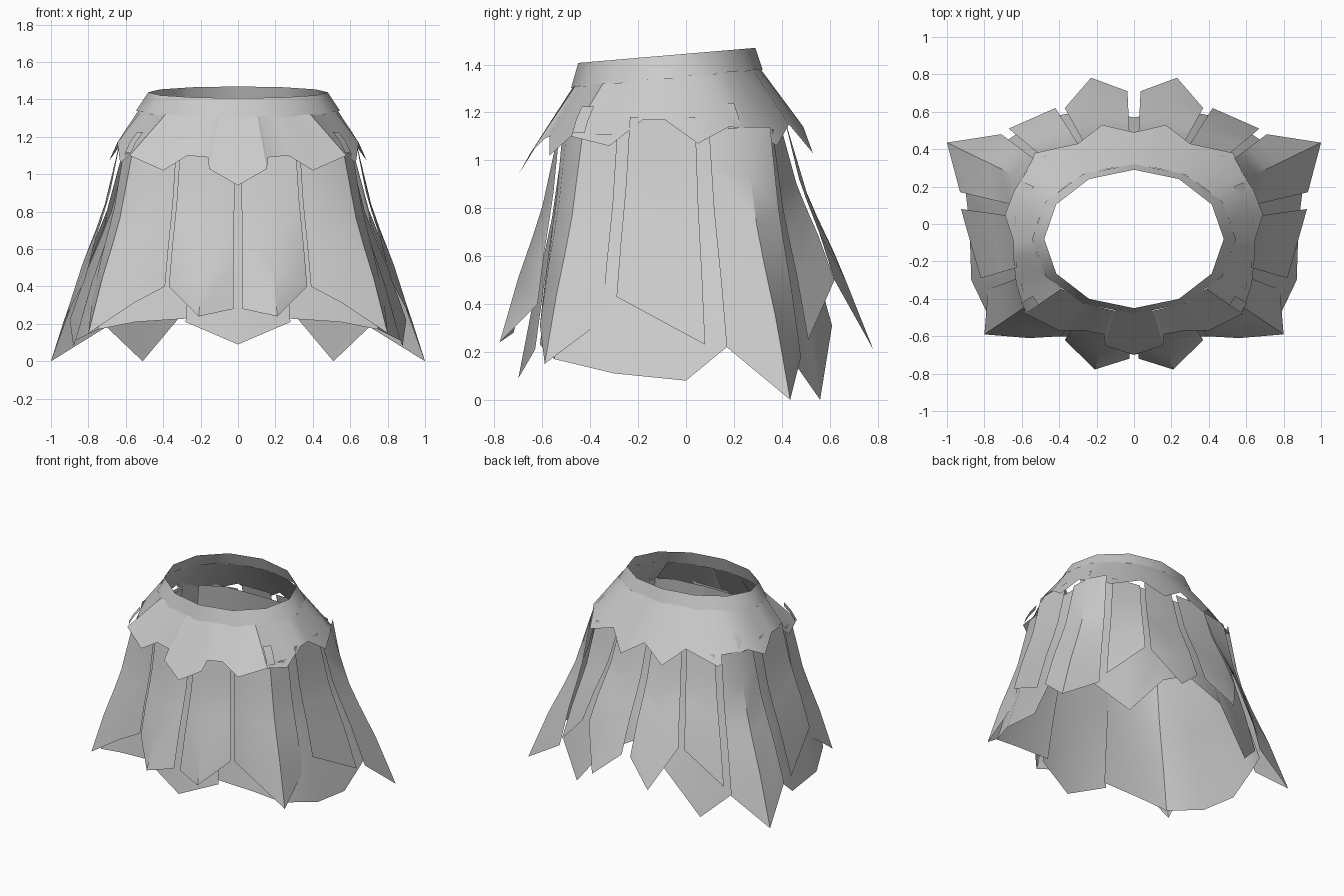
import bpy
import math
from mathutils import Vector

default_cube = bpy.data.objects.get("Cube")
if default_cube:
    bpy.data.objects.remove(default_cube, do_unlink=True)

cloth = bpy.data.materials.new("light grey cloth")
cloth.use_nodes = True
cloth.diffuse_color = (0.6, 0.6, 0.6, 1)
cloth.node_tree.nodes["Principled BSDF"].inputs["Base Color"].default_value = cloth.diffuse_color

WAIST_Y = -0.08
HIP_Y = -0.05


def make_object(name, verts, faces, mirrored=True, smooth_angle=30):
    """Create a cloth object, optionally mirrored to the other side."""
    mesh = bpy.data.meshes.new(name)
    mesh.from_pydata([tuple(v) for v in verts], [], faces)
    mesh.materials.append(cloth)
    obj = bpy.data.objects.new(name, mesh)
    bpy.context.collection.objects.link(obj)
    if mirrored:
        mirror = obj.modifiers.new("Mirror", 'MIRROR')
        mirror.use_clip = True
    bpy.ops.object.select_all(action='DESELECT')
    obj.select_set(True)
    bpy.context.view_layer.objects.active = obj
    bpy.ops.object.shade_smooth_by_angle(angle=math.radians(smooth_angle))
    return obj


def grid(name, rows, closed=False, **options):
    """Skin rows of points that all have the same length."""
    n = len(rows[0])
    verts = [p for row in rows for p in row]
    faces = []
    for r in range(len(rows) - 1):
        for c in range(n if closed else n - 1):
            d = (c + 1) % n
            faces.append((r * n + c, r * n + d, (r + 1) * n + d, (r + 1) * n + c))
    return make_object(name, verts, faces, **options)


def on_oval(point, rx, ry, power, centre):
    """Slide a point sideways onto a rounded oval around the body."""
    x, y = point[0], point[1] - centre
    size = (abs(x / rx) ** power + abs(y / ry) ** power) ** (1 / power)
    return x / size, centre + y / size


def waist_height(y, base, slope):
    return base + slope * (y - WAIST_Y)


def panel(name, hem, fit=1.0, top=1.13):
    """Hanging panel that flares from the hips to the given hem points."""
    rows = []
    for drop, flare in ((0, 0), (0.18, 0.14), (0.36, 0.28), (0.5, 0.44), (0.7, 0.69), (1, 1)):
        row = []
        for p in hem:
            x, y = on_oval(p, 0.63 * fit, 0.48 * fit, 5, HIP_Y)
            row.append(Vector((x + (p[0] - x) * flare,
                               y + (p[1] - y) * flare,
                               top + (p[2] - top) * drop)))
        rows.append(row)
    return grid(name, rows)


# Waistband: twelve-sided, higher at the back
band = []
for rx, ry, base, slope in ((0.48, 0.37, 1.438, 0.085), (0.545, 0.4, 1.34, 0.095)):
    ring = []
    for i in range(12):
        a = math.tau * i / 12
        y = WAIST_Y + ry * math.sin(a)
        ring.append((rx * math.cos(a), y, waist_height(y, base, slope)))
    band.append(ring)
grid("waistband", band, closed=True, mirrored=False, smooth_angle=40)

# Yoke with a jagged hem, listed from front to back, tucked under the band
yoke_hem = [
    (0, -0.7, 0.94), (0.155, -0.65, 1.03), (0.16, -0.59, 1.09), (0.27, -0.57, 1.1),
    (0.4, -0.57, 1.02), (0.58, -0.48, 1.1), (0.63, -0.32, 1.06), (0.645, -0.18, 1.17),
    (0.645, -0.09, 1.17), (0.69, 0.05, 1.07), (0.64, 0.18, 1.14), (0.58, 0.27, 1.13),
    (0.53, 0.38, 1.06), (0.3, 0.43, 1.15), (0.17, 0.53, 1.03), (0, 0.49, 1.14),
]
yoke_top = []
for p in yoke_hem:
    x, y = on_oval(p, 0.53, 0.39, 2, WAIST_Y)
    yoke_top.append((x, y, waist_height(y, 1.346, 0.095)))
grid("yoke", [yoke_top, yoke_hem])

# Under layer
panel("front_under_panel", [(0, -0.7, 0.09), (0.28, -0.63, 0.21)], fit=0.95)
panel("side_under_panel", [(0.25, -0.61, 0.23), (0.55, -0.59, 0.21), (0.75, -0.55, 0.17),
                           (0.87, -0.3, 0.11), (0.88, 0, 0.08), (0.9, 0.17, 0.22),
                           (0.86, 0.3, 0.25)], fit=0.94)
panel("back_under_panel", [(0, 0.57, 0.45), (0.25, 0.61, 0.31),
                           (0.51, 0.56, 0), (0.72, 0.42, 0.2)], fit=0.91)

# Corner panels folded along a spine
panel("front_corner_panel", [(0.39, -0.6, 0.4), (0.56, -0.61, 0.31),
                             (0.8, -0.59, 0.15), (0.78, -0.35, 0.33)], fit=0.98, top=1.11)
panel("back_corner_panel", [(0.93, 0.17, 0.22), (1, 0.435, 0), (0.71, 0.48, 0.18)],
      fit=0.97, top=1.14)

# Outer layer
panel("front_panel", [(0.025, -0.72, 0.28), (0.21, -0.778, 0.24), (0.37, -0.62, 0.4)])
panel("side_panel", [(0.82, -0.29, 0.43), (0.925, 0.08, 0.23)], top=1.18)
panel("back_panel", [(0.035, 0.71, 0.38), (0.23, 0.782, 0.21), (0.37, 0.62, 0.5)],
      fit=0.97, top=1.16)
panel("back_side_panel", [(0.42, 0.62, 0.5), (0.67, 0.51, 0.25)], fit=0.94, top=1.13)


def tab(name, x, y, z):
    """Short flat strap lying over the yoke, facing away from the body."""
    out = Vector((x, y - WAIST_Y, 0)).normalized()
    side = Vector((-out.y, out.x, 0)) * 0.03
    rows = []
    for away, height in ((-0.03, 0.055), (0.015, 0), (0.045, -0.055)):
        mid = Vector((x, y, z + height)) + out * away
        rows.append([mid - side, mid + side])
    grid(name, rows)


# Hip tabs
tab("front_tab", 0.55, -0.425, 1.17)
tab("back_tab", 0.575, 0.185, 1.185)
